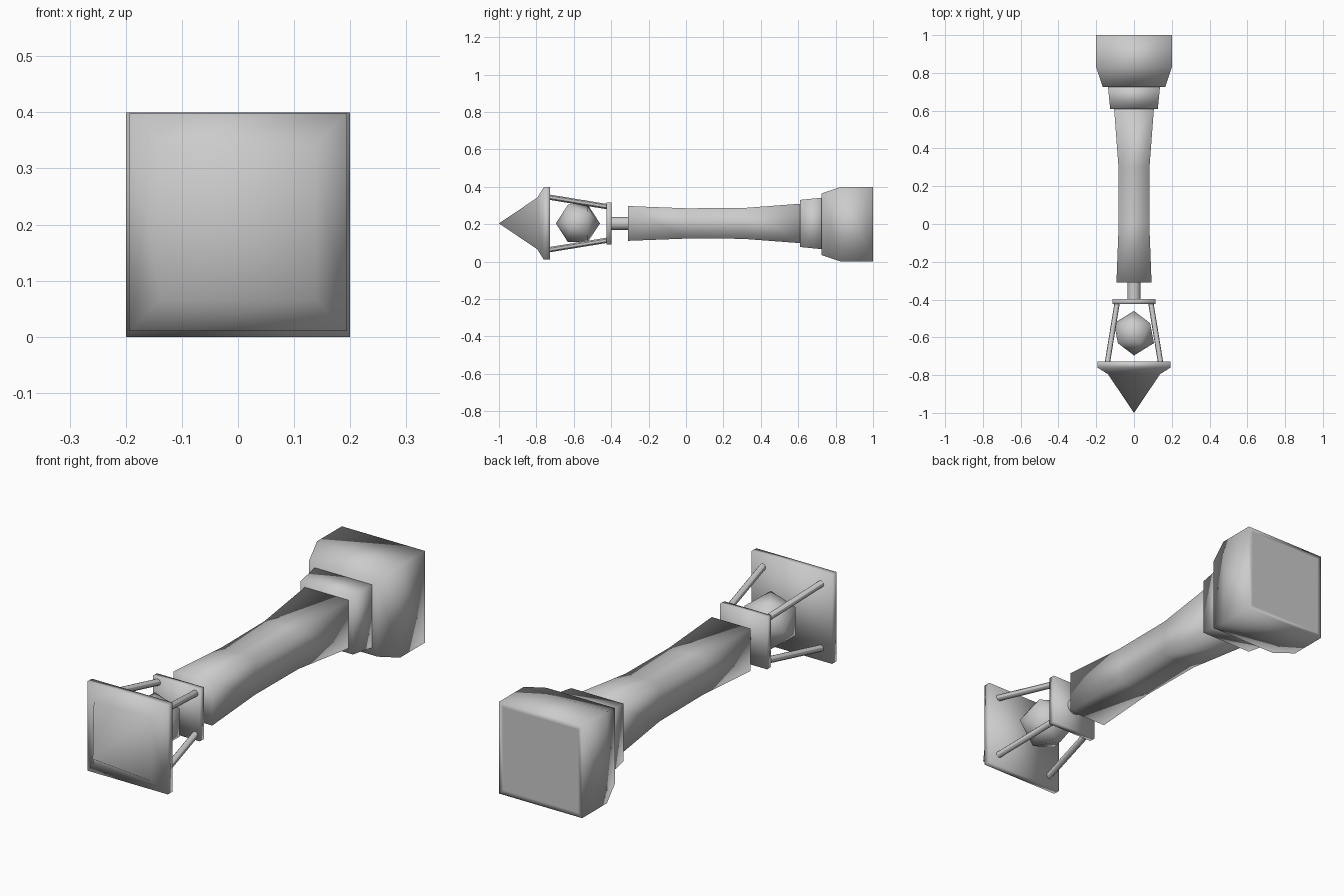
import bpy, bmesh
from mathutils import Vector

if "Cube" in bpy.data.objects:
    bpy.data.objects.remove(bpy.data.objects["Cube"])

CZ = 0.204  # height of the long axis


def smooth(obj):
    for p in obj.data.polygons:
        p.use_smooth = True
    return obj


def finish(name, bm):
    bmesh.ops.recalc_face_normals(bm, faces=bm.faces)
    mesh = bpy.data.meshes.new(name)
    bm.to_mesh(mesh)
    bm.free()
    obj = bpy.data.objects.new(name, mesh)
    bpy.context.collection.objects.link(obj)
    return smooth(obj)


def square_loft(name, rings, cz=CZ):
    """Square rings (y, half width) joined along y; half width 0 makes a tip."""
    bm = bmesh.new()
    prev = None
    for y, h in rings:
        if h == 0:
            cur = [bm.verts.new((0, y, cz))]
        else:
            cur = [bm.verts.new((sx * h, y, cz + sz * h))
                   for sx, sz in ((-1, -1), (1, -1), (1, 1), (-1, 1))]
        if prev is None:
            bm.faces.new(cur)
        else:
            for i in range(4):
                j = (i + 1) % 4
                if len(cur) == 1:
                    bm.faces.new((prev[i], prev[j], cur[0]))
                else:
                    bm.faces.new((prev[i], prev[j], cur[j], cur[i]))
        prev = cur
    if len(prev) == 4:
        bm.faces.new(prev)
    return finish(name, bm)


def rod(name, a, b, radius, sides):
    a, b = Vector(a), Vector(b)
    bpy.ops.mesh.primitive_cylinder_add(vertices=sides, radius=radius,
                                        depth=(b - a).length, location=(a + b) / 2)
    obj = bpy.context.object
    obj.name = name
    obj.rotation_euler = (b - a).to_track_quat('Z', 'Y').to_euler()
    bpy.ops.object.shade_smooth_by_angle()
    return obj


# Pedestal, collar and waisted shaft
square_loft("pedestal", [(1.0, 0.18), (1.0, 0.2), (0.83, 0.2), (0.725, 0.165)], 0.2)
square_loft("collar", [(0.74, 0.139), (0.61, 0.126)])
square_loft("shaft", [(0.62, 0.106), (0.30, 0.082), (0.0, 0.081), (-0.31, 0.093)])

# Neck and the plate that carries the lantern
rod("neck", (0, -0.30, CZ), (0, -0.40, CZ), 0.035, 16)
square_loft("lantern_plate", [(-0.397, 0.113), (-0.424, 0.113)])

# Four splayed lantern rods
for sx in (-1, 1):
    for sz in (-1, 1):
        rod("lantern_rod", (sx * 0.088, -0.41, CZ + sz * 0.088),
            (sx * 0.141, -0.735, CZ + sz * 0.141), 0.014, 12)

# Faceted lamp inside the lantern
bpy.ops.mesh.primitive_ico_sphere_add(subdivisions=1, radius=0.118,
                                      location=(0, -0.578, CZ), rotation=(1.5708, 0, 0))
bpy.context.object.name = "lamp"
smooth(bpy.context.object)

# Pointed roof with a thin eave
square_loft("roof", [(-0.728, 0.194), (-0.76, 0.194), (-0.795, 0.138), (-1.0, 0)])
